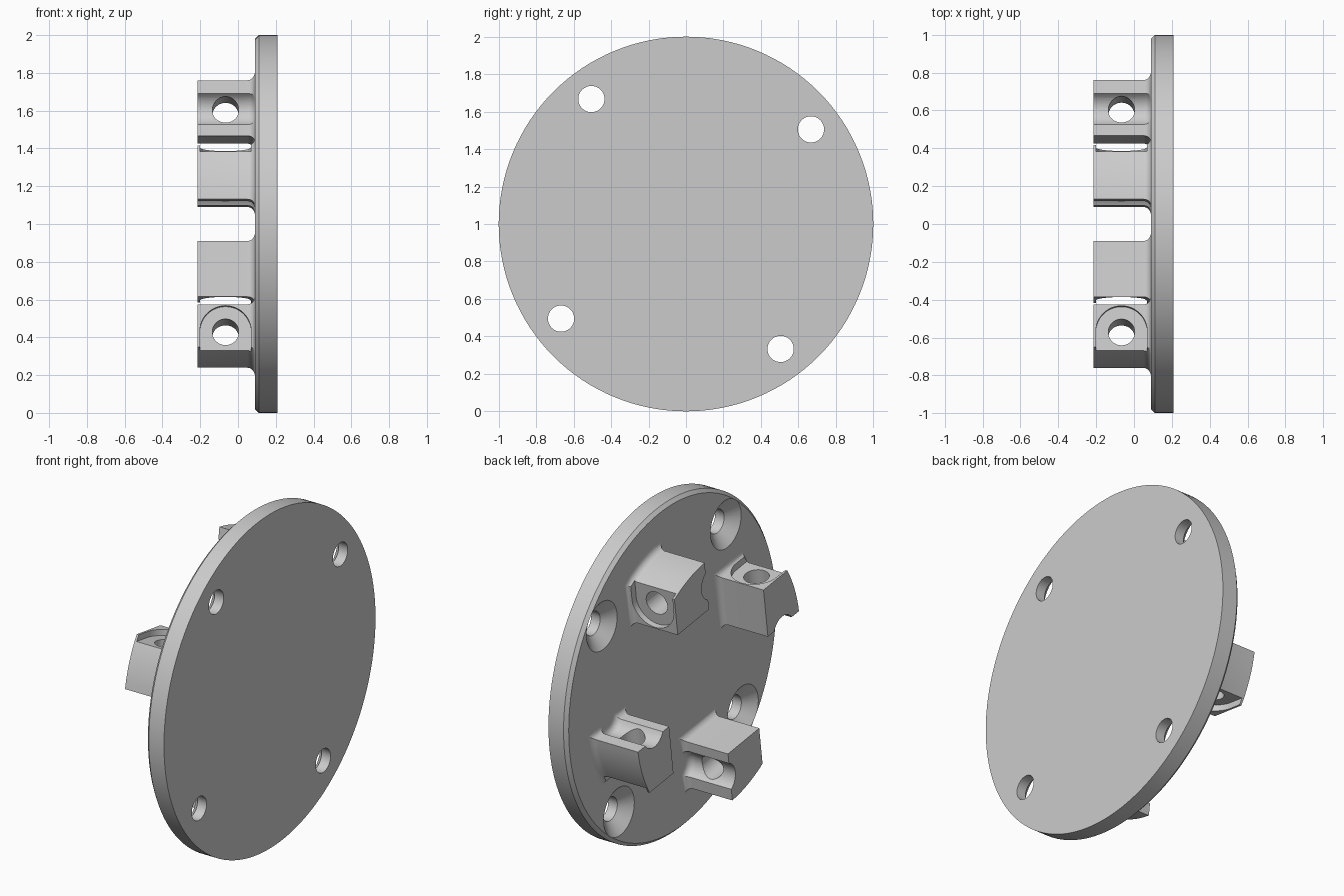
import bpy, bmesh, math
from mathutils import Matrix, Vector

cube = bpy.data.objects.get("Cube")
if cube:
    bpy.data.objects.remove(cube)

grey = bpy.data.materials.new("light_grey")
grey.use_nodes = True
colour = (0.6, 0.6, 0.6, 1)
grey.diffuse_color = colour
grey.node_tree.nodes["Principled BSDF"].inputs["Base Color"].default_value = colour

FACE, TIP, BACK = 0.09, -0.215, 0.21   # disc inner face, block tip, disc outer face
CENTRE = Vector((0, 0, 1))


def loft(name, rings):
    """Skin a list of equal point rings and cap both ends."""
    bm = bmesh.new()
    loops = [[bm.verts.new(p) for p in ring] for ring in rings]
    n = len(loops[0])
    for a, b in zip(loops, loops[1:]):
        for i in range(n):
            j = (i + 1) % n
            bm.faces.new((a[i], a[j], b[j], b[i]))
    bm.faces.new(loops[0])
    bm.faces.new(loops[-1])
    bmesh.ops.recalc_face_normals(bm, faces=bm.faces)
    mesh = bpy.data.meshes.new(name)
    bm.to_mesh(mesh)
    bm.free()
    mesh.materials.append(grey)
    obj = bpy.data.objects.new(name, mesh)
    bpy.context.collection.objects.link(obj)
    return obj


def lathe(name, profile, n=48):
    """Turn (x, radius) pairs about the x axis."""
    return loft(name, [[(x, r * math.cos(k * math.tau / n), r * math.sin(k * math.tau / n))
                        for k in range(n)] for x, r in profile])


def cut(obj, cutters):
    for c in cutters:
        c.hide_render = True
        mod = obj.modifiers.new("cut", 'BOOLEAN')
        mod.operation, mod.solver, mod.object = 'DIFFERENCE', 'EXACT', c
    bpy.context.view_layer.update()
    graph = bpy.context.evaluated_depsgraph_get()
    mesh = bpy.data.meshes.new_from_object(obj.evaluated_get(graph))
    obj.modifiers.clear()
    obj.data = mesh
    for c in cutters:
        bpy.data.objects.remove(c)


def smooth(obj):
    bpy.ops.object.select_all(action='DESELECT')
    obj.select_set(True)
    bpy.context.view_layer.objects.active = obj
    bpy.ops.object.shade_smooth_by_angle(angle=math.radians(30))


def quarter(k, offset=0.0):
    return Matrix.Translation(CENTRE) @ Matrix.Rotation(offset + k * math.pi / 2, 4, 'X')


# Round base plate with a chamfered inner rim and four countersunk holes
disc = lathe("base_disc", [(BACK, 1), (FACE + 0.02, 1), (FACE, 0.98)], 128)
disc.location = CENTRE
sinks = []
for k in range(4):
    sink = lathe("screw_cutter", [(FACE - 0.02, 0.17), (0.15, 0.07), (BACK + 0.05, 0.07)])
    sink.matrix_world = quarter(k) @ Matrix.Translation((0, 0.667, 0.505))
    sinks.append(sink)
cut(disc, sinks)
smooth(disc)

# Clamp block outline: grooved side, straight base, flat seat side, rounded outer side
NEAR, FAR, LOW, RADIUS = 0.024, 0.322, 0.475, 0.772
HOLE_X, HOLE_R = -0.066, 0.618
groove_half, groove_depth = 0.083, 0.05
groove_rad = (groove_half ** 2 + groove_depth ** 2) / (2 * groove_depth)
sweep = math.asin(groove_half / groove_rad)
groove_y = NEAR + groove_depth - groove_rad
outline = []
for i in range(13):
    a = sweep * (1 - i / 6)
    outline.append(Vector((groove_y + groove_rad * math.cos(a), HOLE_R + groove_rad * math.sin(a))))
outline += [Vector((NEAR, LOW)), Vector((FAR, LOW))]
start, end = math.acos(FAR / RADIUS), math.acos(NEAR / RADIUS)
for i in range(9):
    a = start + (end - start) * i / 8
    outline.append(RADIUS * Vector((math.cos(a), math.sin(a))))


def grown(points, d):
    """Offset a counter-clockwise outline outward with mitred corners."""
    out = []
    for i, p in enumerate(points):
        e1 = (p - points[i - 1]).normalized()
        e2 = (points[(i + 1) % len(points)] - p).normalized()
        n1, n2 = Vector((e1.y, -e1.x)), Vector((e2.y, -e2.x))
        out.append(p + (n1 + n2) * d / (1 + n1.dot(n2)))
    return out


# Block body flares into the disc through a quarter-round fillet
fillet = 0.04
layers = [(TIP, 0)]
for i in range(7):
    a = i / 6 * math.pi / 2
    layers.append((FACE - fillet + fillet * math.sin(a), fillet * (1 - math.cos(a))))
layers.append((FACE + 0.01, fillet))
block = loft("clamp_block", [[(x, p.x, p.y) for p in grown(outline, d)] for x, d in layers])

# Bolt hole across the block
bolt = lathe("bolt_cutter", [(-0.3, 0.07), (0.6, 0.07)])
bolt.matrix_world = Matrix.Translation((HOLE_X, 0, HOLE_R)) @ Matrix.Rotation(math.pi / 2, 4, 'Z')

# Arched bolt seat, open toward the rim
seat_rad, seat_floor = 0.136, 0.287
arch = [(HOLE_X + seat_rad * math.cos(a), HOLE_R + seat_rad * math.sin(a))
        for a in (math.pi + math.pi * i / 24 for i in range(25))]
arch += [(HOLE_X + seat_rad, 0.95), (HOLE_X - seat_rad, 0.95)]
seat = loft("seat_cutter", [[(x, y, z) for x, z in arch] for y in (seat_floor, 0.5)])
cut(block, [bolt, seat])
smooth(block)

# Four blocks in a ring
tilt = math.radians(-8)
for k, name in enumerate(("upper_back", "upper_front", "lower_front", "lower_back")):
    part = block if k == 0 else block.copy()
    if k:
        bpy.context.collection.objects.link(part)
    part.name = name + "_clamp_block"
    part.matrix_world = quarter(k, tilt)
